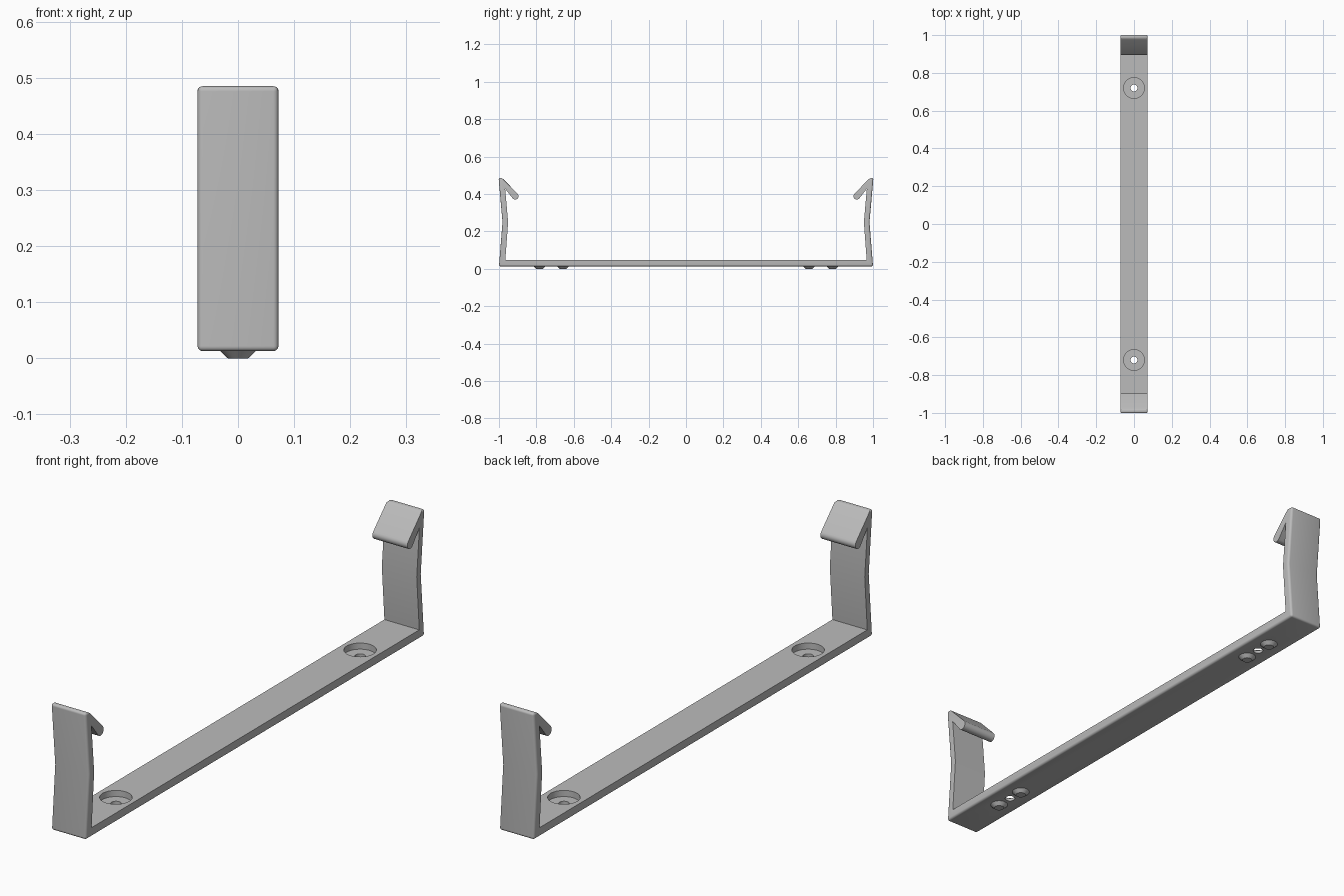
import bpy, bmesh, math
from mathutils import Matrix

cube = bpy.data.objects.get("Cube")
if cube:
    bpy.data.objects.remove(cube, do_unlink=True)

HALF_W = 0.072
BASE_Z, TOP_Z = 0.013, 0.047

mat = bpy.data.materials.new("light grey plastic")
mat.use_nodes = True
grey = (0.5, 0.5, 0.5, 1)
mat.diffuse_color = grey
mat.node_tree.nodes["Principled BSDF"].inputs["Base Color"].default_value = grey


def add_object(name, bm):
    bmesh.ops.recalc_face_normals(bm, faces=bm.faces)
    mesh = bpy.data.meshes.new(name)
    bm.to_mesh(mesh)
    bm.free()
    mesh.materials.append(mat)
    obj = bpy.data.objects.new(name, mesh)
    bpy.context.collection.objects.link(obj)
    return obj


def add_cone(bm, y, z0, z1, r0, r1, sides=48):
    bmesh.ops.create_cone(bm, cap_ends=True, segments=sides, radius1=r0, radius2=r1,
                          depth=z1 - z0, matrix=Matrix.Translation((0, y, (z0 + z1) / 2)))


# Side profile of one half: outer wall up to the crest, hook, then inner wall
outer = [(1.0, BASE_Z), (0.981, 0.25), (1.002, 0.485), (0.982, 0.485)]
tip = [(0.913 + 0.018 * math.cos(math.radians(a)), 0.388 + 0.018 * math.sin(math.radians(a)))
       for a in range(135, 316, 20)]
inner = [(0.967, 0.428), (0.951, 0.25), (0.966, TOP_Z)]
half = outer + tip + inner
profile = half + [(-y, z) for y, z in reversed(half)]

bm = bmesh.new()
face = bm.faces.new([bm.verts.new((-HALF_W, y, z)) for y, z in profile])
n = len(profile)
# Outline edges on the outside of the bracket, including its underside
outer_pts = profile[:4] + profile[-4:]
result = bmesh.ops.extrude_face_region(bm, geom=[face])
moved = [v for v in result["geom"] if isinstance(v, bmesh.types.BMVert)]
bmesh.ops.translate(bm, verts=moved, vec=(2 * HALF_W, 0, 0))
bmesh.ops.recalc_face_normals(bm, faces=bm.faces)


def is_outer(v):
    return any(abs(v.co.y - y) < 1e-4 and abs(v.co.z - z) < 1e-4 for y, z in outer_pts)


soft = []
for e in bm.edges:
    a, b = e.verts
    along_x = abs(a.co.x - b.co.x) > 0.01
    waist = abs(a.co.z - 0.25) < 0.01
    if is_outer(a) and is_outer(b) and not (along_x and waist):
        soft.append(e)
bmesh.ops.bevel(bm, geom=soft, offset=0.009, offset_type='OFFSET', segments=4,
                profile=0.5, affect='EDGES', clamp_overlap=True)
bracket = add_object("clip_bracket", bm)


def boolean(operation, helper):
    mod = bracket.modifiers.new(operation.lower(), 'BOOLEAN')
    mod.operation = operation
    mod.solver = 'EXACT'
    mod.object = helper
    bpy.context.view_layer.objects.active = bracket
    bpy.ops.object.modifier_apply(modifier=mod.name)
    bpy.data.objects.remove(helper, do_unlink=True)


# Locating nubs under the base, on both sides of each screw hole
bm = bmesh.new()
for s in (-1, 1):
    for y in (0.657, 0.783):
        add_cone(bm, s * y, 0, BASE_Z + 0.006, 0.018, 0.038)
boolean('UNION', add_object("nubs", bm))

# Screw head recesses, then the through holes
for name, radius, bottom in (("recess_cutter", 0.055, 0.024), ("hole_cutter", 0.018, -0.05)):
    bm = bmesh.new()
    for s in (-1, 1):
        add_cone(bm, s * 0.72, bottom, 0.1, radius, radius)
    boolean('DIFFERENCE', add_object(name, bm))

bpy.ops.object.select_all(action='DESELECT')
bracket.select_set(True)
bpy.context.view_layer.objects.active = bracket
bpy.ops.object.shade_smooth_by_angle(angle=math.radians(30))
